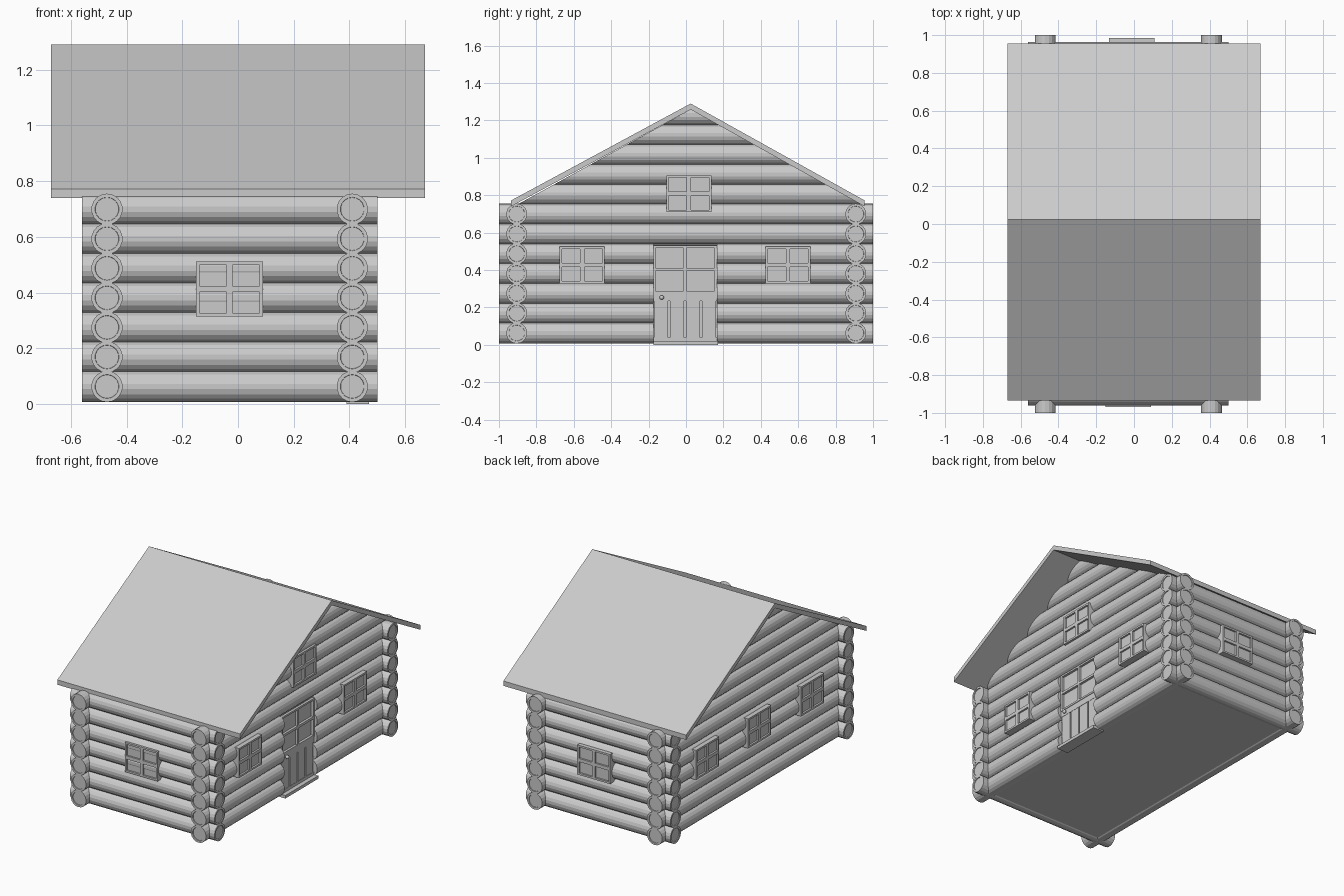
import bpy, bmesh
from mathutils import Vector

cube = bpy.data.objects.get("Cube")
if cube:
    bpy.data.objects.remove(cube)

# Single plain material
GREY = (0.6, 0.6, 0.6, 1)
mat = bpy.data.materials.new("plain_grey")
mat.use_nodes = True
mat.diffuse_color = GREY
mat.node_tree.nodes["Principled BSDF"].inputs["Base Color"].default_value = GREY

R = 0.056                       # log radius
PITCH = 0.106                   # log spacing
Z0 = 0.063                      # lowest log centre
WALL_X = {"left": 0.41, "right": -0.47}
WALL_Y = {"front": -0.905, "back": 0.908}
RIDGE_Y, RIDGE_Z, EAVE_Z = 0.025, 1.258, 0.74
HALF_ROOF = 0.945
SLOPE = (RIDGE_Z - EAVE_Z) / HALF_ROOF
DOOR = (-0.175, 0.165)


def finish(bm, name):
    bmesh.ops.recalc_face_normals(bm, faces=bm.faces)
    mesh = bpy.data.meshes.new(name)
    bm.to_mesh(mesh)
    bm.free()
    mesh.materials.append(mat)
    obj = bpy.data.objects.new(name, mesh)
    bpy.context.collection.objects.link(obj)
    return obj


def log(name, start, end, under_roof=False):
    """A faceted log with slightly sunken ends, optionally trimmed by the roof."""
    a, b = Vector(start), Vector(end)
    bm = bmesh.new()
    bmesh.ops.create_cone(bm, cap_ends=True, segments=18, radius1=R, radius2=R,
                          depth=(b - a).length)
    turn = (b - a).to_track_quat('Z', 'Y').to_matrix().to_4x4()
    bmesh.ops.transform(bm, matrix=turn, verts=bm.verts)
    bmesh.ops.translate(bm, vec=(a + b) / 2, verts=bm.verts)
    if under_roof:
        for side in (-1, 1):
            bmesh.ops.bisect_plane(bm, geom=bm.verts[:] + bm.edges[:] + bm.faces[:],
                                   plane_co=(0, RIDGE_Y, RIDGE_Z),
                                   plane_no=(0, side * SLOPE, 1), clear_outer=True)
            bmesh.ops.holes_fill(bm, edges=[e for e in bm.edges if e.is_boundary])
    else:
        caps = [f for f in bm.faces if len(f.verts) > 4]
        bmesh.ops.inset_individual(bm, faces=caps, thickness=0.013)
        bmesh.ops.inset_individual(bm, faces=caps, thickness=0.001, depth=-0.005)
    return finish(bm, name)


def add_box(bm, xs, ys, zs):
    made = bmesh.ops.create_cube(bm, size=1)["verts"]
    for v in made:
        v.co = [r[0] if c < 0 else r[1] for c, r in zip(v.co, (xs, ys, zs))]


def panel_box(bm, axis, face, sign, u, z, near, far):
    """Box on a wall: u and z ranges, depths measured inward from the face."""
    depth = sorted((face - sign * near, face - sign * far))
    if axis == 'x':
        add_box(bm, depth, u, z)
    else:
        add_box(bm, u, depth, z)


def add_grid_frame(bm, axis, face, sign, u, z, rim, bar, deep):
    """Outer rim and crossing bars around four panes."""
    um, zm = sum(u) / 2, sum(z) / 2
    for uu in ((u[0], u[0] + rim), (um - bar, um + bar), (u[1] - rim, u[1])):
        panel_box(bm, axis, face, sign, uu, z, 0, deep)
    for zz in ((z[0], z[0] + rim), (zm - bar, zm + bar), (z[1] - rim, z[1])):
        panel_box(bm, axis, face, sign, u, zz, 0, deep)


def window(name, axis, face, sign, u_mid, z_mid):
    u, z = (u_mid - 0.12, u_mid + 0.12), (z_mid - 0.098, z_mid + 0.098)
    bm = bmesh.new()
    panel_box(bm, axis, face, sign, u, z, 0.012, 0.06)
    add_grid_frame(bm, axis, face, sign, u, z, 0.012, 0.011, 0.06)
    finish(bm, name)


# Log walls, with the lower logs cut for the doorway
for i in range(7):
    z = Z0 + i * PITCH
    for side, y in WALL_Y.items():
        log(f"{side}_wall_log_{i + 1}", (-0.56, y, z), (0.5, y, z))
    for side, x in WALL_X.items():
        if side == "left" and i < 5:
            log(f"left_wall_log_{i + 1}_fore", (x, -1, z), (x, DOOR[0], z))
            log(f"left_wall_log_{i + 1}_aft", (x, DOOR[1], z), (x, 1, z))
        else:
            log(f"{side}_wall_log_{i + 1}", (x, -1, z), (x, 1, z))

# Gable logs trimmed to the roof slope
for side, x in WALL_X.items():
    for i in range(5):
        z = Z0 + (7 + i) * PITCH
        log(f"{side}_gable_log_{i + 1}", (x, -1, z), (x, 1, z), under_roof=True)

# Floor
bm = bmesh.new()
add_box(bm, (-0.47, 0.41), (-0.9, 0.9), (0.015, 0.04))
finish(bm, "floor")

# Roof: folded slab extruded along the ridge
bm = bmesh.new()
under = [(RIDGE_Y - 0.96, EAVE_Z), (RIDGE_Y, RIDGE_Z), (RIDGE_Y + 0.93, EAVE_Z)]
outline = under + [(y, z + 0.032) for y, z in reversed(under)]
profile = bm.faces.new([bm.verts.new((-0.67, y, z)) for y, z in outline])
ext = bmesh.ops.extrude_face_region(bm, geom=[profile])
bmesh.ops.translate(bm, vec=(1.34, 0, 0),
                    verts=[g for g in ext["geom"] if isinstance(g, bmesh.types.BMVert)])
finish(bm, "roof")

# Windows
window("front_window", 'y', -0.97, -1, -0.03, 0.413)
window("back_window", 'y', 0.985, 1, -0.012, 0.413)
for tag, y in (("fore", -0.555), ("aft", 0.545)):
    window(f"left_{tag}_window", 'x', 0.48, 1, y, 0.427)
    window(f"right_{tag}_window", 'x', -0.54, -1, y, 0.427)
window("right_middle_window", 'x', -0.54, -1, 0, 0.427)
window("left_gable_window", 'x', 0.48, 1, 0.015, 0.808)

# Door: slab, four-pane upper half, lower boards and frame
FACE = 0.445
bm = bmesh.new()
panel_box(bm, 'x', FACE, 1, DOOR, (0.02, 0.535), 0.016, 0.05)
add_grid_frame(bm, 'x', FACE, 1, DOOR, (0.275, 0.53), 0.012, 0.008, 0.04)
panel_box(bm, 'x', FACE, 1, DOOR, (0.235, 0.28), 0.004, 0.04)
panel_box(bm, 'x', FACE, 1, DOOR, (0.02, 0.04), 0.004, 0.04)
board = (DOOR[1] - DOOR[0]) / 4
for i in range(4):
    y = DOOR[0] + i * board
    panel_box(bm, 'x', FACE, 1, (y + 0.005, y + board - 0.005), (0.03, 0.24), 0.006, 0.04)
finish(bm, "door")

bm = bmesh.new()
add_box(bm, (0.39, 0.47), (DOOR[0], DOOR[1] + 0.005), (0, 0.02))
finish(bm, "door_sill")

bm = bmesh.new()
bmesh.ops.create_uvsphere(bm, u_segments=12, v_segments=8, radius=0.012)
bmesh.ops.translate(bm, vec=(FACE + 0.008, -0.13, 0.253), verts=bm.verts)
knob = finish(bm, "door_knob")
for p in knob.data.polygons:
    p.use_smooth = True
